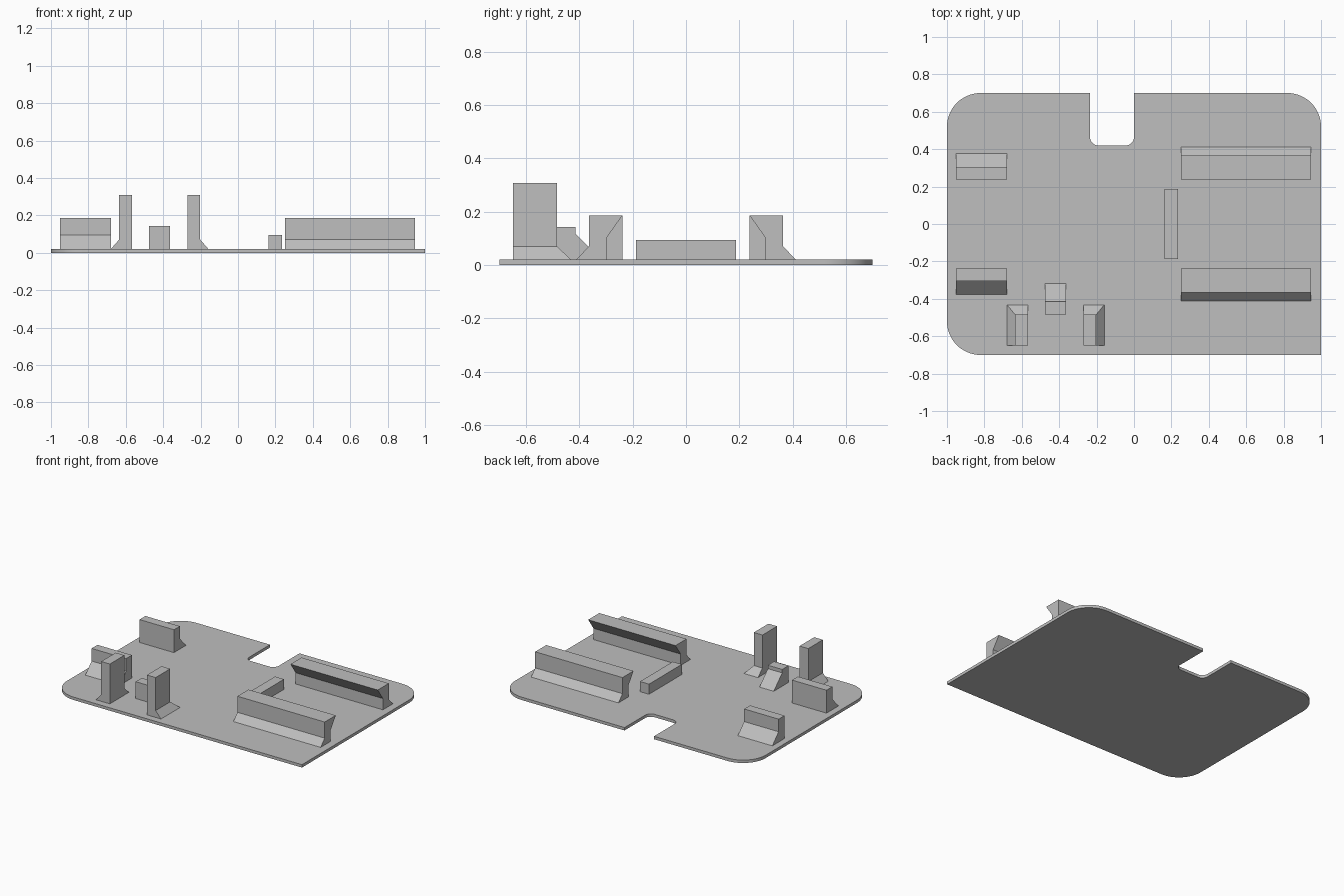
import bpy
import bmesh
from math import sin, cos, pi
from mathutils import Vector

cube = bpy.data.objects.get("Cube")
if cube:
    bpy.data.objects.remove(cube, do_unlink=True)

grey = bpy.data.materials.new("plain grey")
grey.use_nodes = True
colour = (0.52, 0.52, 0.52, 1)
grey.diffuse_color = colour
grey.node_tree.nodes["Principled BSDF"].inputs["Base Color"].default_value = colour

TOP = 0.021  # upper surface of the base plate


def finish(name, bm):
    bmesh.ops.recalc_face_normals(bm, faces=bm.faces)
    mesh = bpy.data.meshes.new(name)
    bm.to_mesh(mesh)
    bm.free()
    mesh.materials.append(grey)
    obj = bpy.data.objects.new(name, mesh)
    bpy.context.collection.objects.link(obj)
    return obj


def extrude(name, points, offset):
    """Sweep a flat closed outline along an offset."""
    bm = bmesh.new()
    face = bm.faces.new([bm.verts.new(p) for p in points])
    moved = bmesh.ops.extrude_face_region(bm, geom=[face], use_keep_orig=True)
    verts = [g for g in moved["geom"] if isinstance(g, bmesh.types.BMVert)]
    bmesh.ops.translate(bm, verts=verts, vec=offset)
    return finish(name, bm)


def rail(name, profile, x0, x1, side=1):
    """Sweep a (y, z) profile along x; side -1 mirrors it to the front."""
    return extrude(name, [(x0, side * y, z) for y, z in profile], (x1 - x0, 0, 0))


def rounded(corners):
    """Turn (x, y, radius) corners into an outline with arcs."""
    out = []
    for i, (x, y, r) in enumerate(corners):
        p = Vector((x, y, 0))
        if r == 0:
            out.append(p)
            continue
        a = (Vector((*corners[i - 1][:2], 0)) - p).normalized() * r
        b = (Vector((*corners[(i + 1) % len(corners)][:2], 0)) - p).normalized() * r
        steps = 16
        for k in range(steps + 1):
            t = k / steps * pi / 2
            out.append(p + a * (1 - sin(t)) + b * (1 - cos(t)))
    return out


# Base plate with three round corners and a rear notch
outline = rounded([
    (-1, -0.7, 0.18), (1, -0.7, 0), (1, 0.7, 0.18),
    (0, 0.7, 0), (0, 0.42, 0.045), (-0.235, 0.42, 0.045), (-0.235, 0.7, 0),
    (-1, 0.7, 0.18),
])
plate = extrude("base_plate", outline, (0, 0, TOP))
bpy.ops.object.select_all(action="DESELECT")
plate.select_set(True)
bpy.context.view_layer.objects.active = plate
bpy.ops.object.shade_smooth_by_angle(angle=pi / 6)

# Long overhanging rails and short braced clips, mirrored front to back
long_profile = [(0.298, TOP), (0.298, 0.102), (0.239, 0.186),
                (0.365, 0.186), (0.365, 0.07), (0.411, TOP)]
short_profile = [(0.239, TOP), (0.239, 0.186), (0.306, 0.186),
                 (0.306, 0.095), (0.378, TOP)]
for label, side in (("rear", 1), ("front", -1)):
    rail(label + "_long_rail", long_profile, 0.251, 0.947, side)
    rail(label + "_short_clip", short_profile, -0.953, -0.678, side)

# Small braced stop between the posts
rail("small_stop", [(-0.485, TOP), (-0.485, 0.142), (-0.414, 0.142),
                    (-0.414, 0.117), (-0.318, TOP)], -0.477, -0.363)

# Low central bar
rail("centre_bar", [(-0.187, TOP), (-0.187, 0.094),
                    (0.187, 0.094), (0.187, TOP)], 0.164, 0.236)


# Tall posts with a mitred flare on the outer and rear sides
def post(name, side):
    bm = bmesh.new()
    centre, inner, outer, flare = -0.419, 0.148, 0.217, 0.26
    front, back, back_flare = -0.65, -0.484, -0.432
    rings = []
    for z, out, rear in ((TOP, flare, back_flare), (0.07, outer, back),
                         (0.308, outer, back)):
        rings.append([bm.verts.new((centre + side * x, y, z)) for x, y in
                      ((inner, front), (out, front), (out, rear), (inner, rear))])
    bm.faces.new(rings[0])
    bm.faces.new(rings[-1])
    for low, high in zip(rings, rings[1:]):
        for i in range(4):
            j = (i + 1) % 4
            bm.faces.new((low[i], low[j], high[j], high[i]))
    return finish(name, bm)


post("left_post", 1)
post("right_post", -1)
